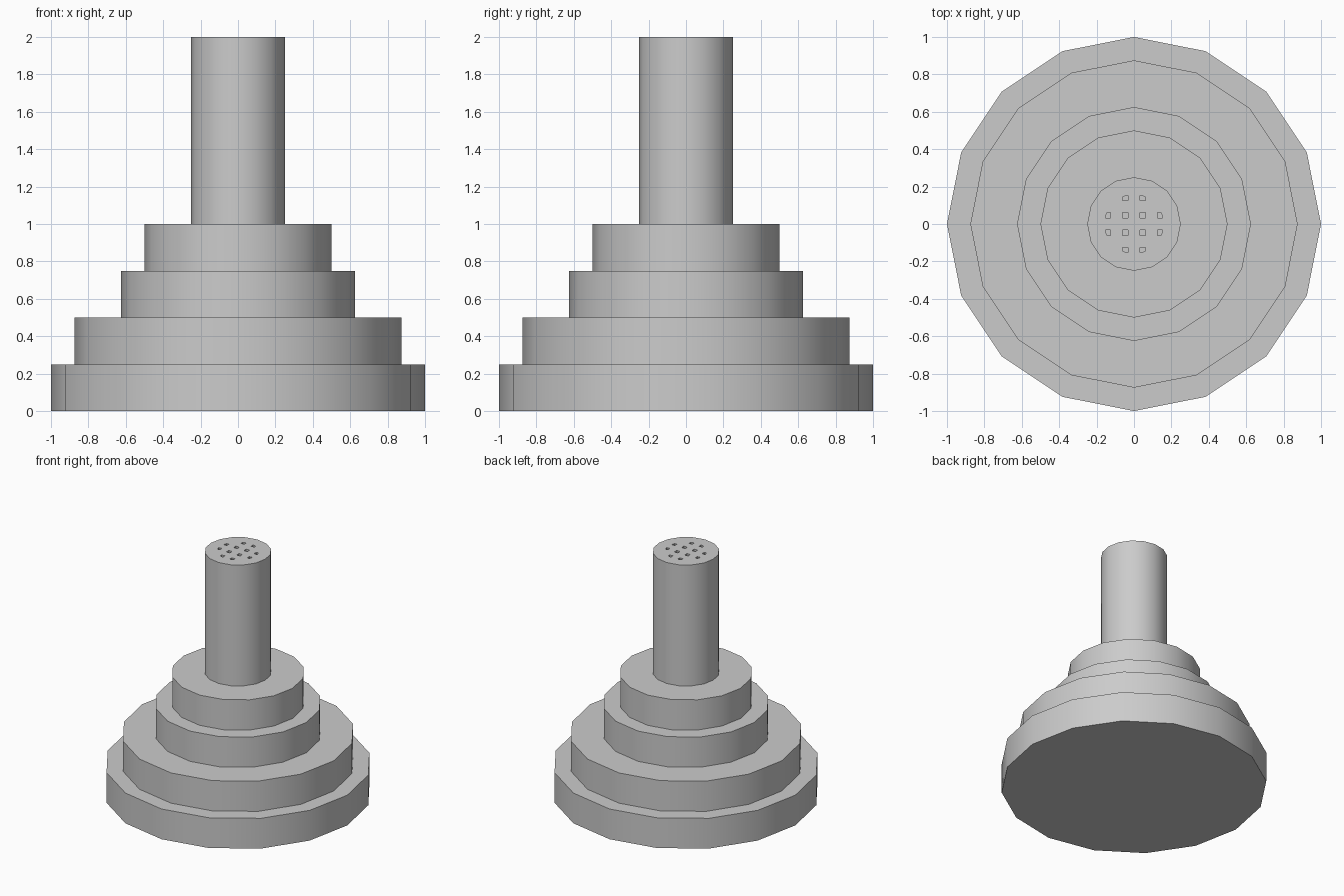
import bpy, bmesh
from math import cos, sin, pi, hypot

if "Cube" in bpy.data.objects:
    bpy.data.objects.remove(bpy.data.objects["Cube"])

SIDES = 16


def make_object(name, bm):
    bmesh.ops.recalc_face_normals(bm, faces=bm.faces)
    mesh = bpy.data.meshes.new(name)
    bm.to_mesh(mesh)
    bm.free()
    ob = bpy.data.objects.new(name, mesh)
    bpy.context.collection.objects.link(ob)
    return ob


def lathe(name, profile):
    """Closed turned solid from (radius, z) points, capped at both ends."""
    bm = bmesh.new()
    rings = [[bm.verts.new((r * cos(2 * pi * i / SIDES), r * sin(2 * pi * i / SIDES), z))
              for i in range(SIDES)] for r, z in profile]
    for a, b in zip(rings, rings[1:]):
        for i in range(SIDES):
            j = (i + 1) % SIDES
            bm.faces.new((a[i], a[j], b[j], b[i]))
    bm.faces.new(rings[0])
    bm.faces.new(rings[-1])
    return make_object(name, bm)


def activate(ob):
    bpy.ops.object.select_all(action='DESELECT')
    ob.select_set(True)
    bpy.context.view_layer.objects.active = ob


# Four stepped tiers of the base
profile = []
for k, r in enumerate((1.0, 0.875, 0.625, 0.5)):
    profile += [(r, 0.25 * k), (r, 0.25 * (k + 1))]
base = lathe("stepped_base", profile)

# Column
column = lathe("column", [(0.25, 1.0), (0.25, 2.0)])

# Grid of small square holes, corners left out, outer corners kept in a circle
bm = bmesh.new()
steps = (-0.141, -0.047, 0.047, 0.141)
h = 0.0156
for cx in steps:
    for cy in steps:
        if hypot(cx, cy) > 0.18:
            continue
        loops = []
        for z in (1.97, 2.05):
            loop = []
            for sx, sy in ((-1, -1), (1, -1), (1, 1), (-1, 1)):
                x, y = cx + sx * h, cy + sy * h
                f = min(1, 0.157 / hypot(x, y))
                loop.append(bm.verts.new((x * f, y * f, z)))
            loops.append(loop)
        lo, hi = loops
        bm.faces.new(lo)
        bm.faces.new(hi)
        for i in range(4):
            j = (i + 1) % 4
            bm.faces.new((lo[i], lo[j], hi[j], hi[i]))
cutter = make_object("hole_cutter", bm)
cutter.hide_render = True

mod = column.modifiers.new("holes", 'BOOLEAN')
mod.operation = 'DIFFERENCE'
mod.solver = 'EXACT'
mod.object = cutter
activate(column)
bpy.ops.object.modifier_apply(modifier=mod.name)
bpy.data.objects.remove(cutter)

# Smooth round walls, crisp step edges
for ob in (base, column):
    activate(ob)
    bpy.ops.object.shade_smooth_by_angle()
